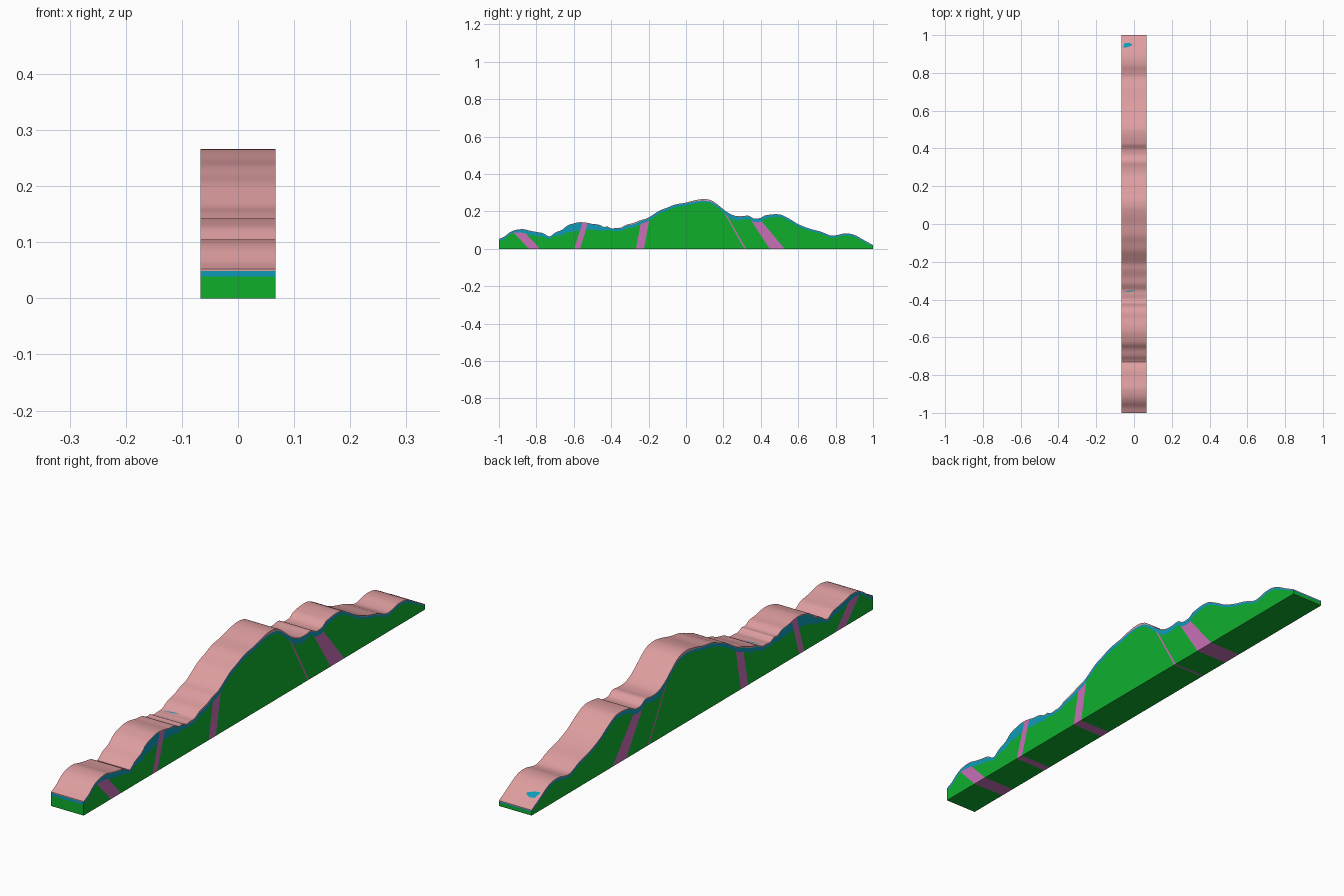
import bpy, bmesh, math
from mathutils import Vector

if "Cube" in bpy.data.objects:
    bpy.data.objects.remove(bpy.data.objects["Cube"])

HALF_W = 0.067

# Ground line as (y, height)
GROUND = [(-1, .052), (-.97, .066), (-.945, .086), (-.915, .100), (-.87, .105), (-.84, .098),
          (-.80, .090), (-.765, .084), (-.73, .066), (-.70, .086), (-.66, .103), (-.635, .124),
          (-.60, .136), (-.57, .142), (-.535, .140), (-.50, .133), (-.465, .129), (-.44, .117),
          (-.42, .119), (-.40, .109), (-.375, .111), (-.35, .112), (-.32, .128), (-.28, .138),
          (-.24, .154), (-.21, .162), (-.18, .180), (-.14, .205), (-.10, .220), (-.06, .236),
          (0, .247), (.05, .260), (.095, .266), (.14, .257), (.18, .228), (.22, .196),
          (.26, .177), (.30, .174), (.335, .177), (.36, .163), (.40, .165), (.42, .178),
          (.50, .184), (.55, .162), (.60, .132), (.66, .108), (.72, .092), (.775, .071),
          (.81, .074), (.84, .081), (.88, .080), (.91, .070), (.95, .047), (1, .020)]
# Soil thickness as (y, depth)
SOIL = [(-1, .010), (-.92, .010), (-.86, .018), (-.78, .018), (-.72, .010), (-.66, .026),
        (-.60, .040), (-.52, .032), (-.46, .026), (-.42, .014), (-.38, .011), (-.30, .016), (-.2, .014),
        (-.1, .012), (0, .012), (.1, .008), (.18, .012), (.26, .020), (.33, .015), (.4, .017),
        (.5, .011), (.7, .008), (.9, .008), (1, .004)]
# Dykes: bottom left/right y, top left/right y, top z, cuts through the soil
DYKES = [(-.84, -.78, -.93, -.87, .095, False), (-.597, -.567, -.555, -.525, .135, True),
         (-.268, -.225, -.237, -.195, .16, False), (.312, .321, .212, .219, .178, False),
         (.447, .527, .345, .398, .155, False)]


def sample(pts, y):
    """Smooth curve through the points."""
    i = 0
    while i < len(pts) - 2 and y > pts[i + 1][0]:
        i += 1
    def slope(k):
        a, b = pts[max(k - 1, 0)], pts[min(k + 1, len(pts) - 1)]
        return (b[1] - a[1]) / (b[0] - a[0])
    (y0, z0), (y1, z1) = pts[i], pts[i + 1]
    h = y1 - y0
    t = (y - y0) / h
    return ((2*t**3 - 3*t*t + 1) * z0 + (t**3 - 2*t*t + t) * h * slope(i)
            + (3*t*t - 2*t**3) * z1 + (t**3 - t*t) * h * slope(i + 1))


def ground(y):
    return sample(GROUND, y)


def soil_top(y):
    return ground(y) - .003 - .006 * math.exp(-((y - .1) / .07)**2) - .003 * math.exp(-((y + .28) / .06)**2)


def rock_top(y):
    return soil_top(y) - sample(SOIL, y)


def base(y):
    return 0.0


def material(name, rgb):
    m = bpy.data.materials.new(name)
    m.diffuse_color = (*rgb, 1)
    m.use_nodes = True
    m.node_tree.nodes["Principled BSDF"].inputs["Base Color"].default_value = m.diffuse_color
    return m


green = material("green bedrock", (.005, .43, .027))
blue = material("blue soil", (.004, .33, .48))
pink = material("pink cover", (.73, .34, .35))
magenta = material("magenta dyke", (.58, .16, .48))


def layer(name, low, high, mats, dykes=()):
    """Strip between two height curves, with dykes cut into its faces."""
    bm = bmesh.new()
    n = 200
    prev = None
    for i in range(n + 1):
        y = -1 + 2 * i / n
        ring = [bm.verts.new(p) for p in ((-HALF_W, y, low(y)), (HALF_W, y, low(y)),
                                          (HALF_W, y, high(y)), (-HALF_W, y, high(y)))]
        if prev:
            for k in range(4):
                j = (k + 1) % 4
                bm.faces.new((prev[k], prev[j], ring[j], ring[k]))
        if i in (0, n):
            bm.faces.new(ring)
        prev = ring
    for b0, b1, t0, t1, z, _ in dykes:
        for b, t in ((b0, t0), (b1, t1)):
            bmesh.ops.bisect_plane(bm, geom=bm.verts[:] + bm.edges[:] + bm.faces[:], dist=1e-6,
                                   plane_co=(0, b, 0), plane_no=Vector((0, z, b - t)).normalized())
    for f in bm.faces:
        c = f.calc_center_median()
        for b0, b1, t0, t1, z, _ in dykes:
            s = c.z / z
            if b0 + (t0 - b0) * s < c.y < b1 + (t1 - b1) * s:
                f.material_index = 1
    bmesh.ops.recalc_face_normals(bm, faces=bm.faces[:])
    return finish(name, bm, mats)


def finish(name, bm, mats):
    me = bpy.data.meshes.new(name)
    bm.to_mesh(me)
    bm.free()
    for m in mats:
        me.materials.append(m)
    ob = bpy.data.objects.new(name, me)
    bpy.context.collection.objects.link(ob)
    bpy.ops.object.select_all(action='DESELECT')
    ob.select_set(True)
    bpy.context.view_layer.objects.active = ob
    bpy.ops.object.shade_smooth_by_angle(angle=math.radians(30))
    return ob


# Rock, soil and thin surface cover
layer("bedrock", base, rock_top, [green, magenta], DYKES)
layer("soil", rock_top, soil_top, [blue, magenta], [d for d in DYKES if d[5]])
layer("surface_cover", soil_top, ground, [pink])


# Small spots where the soil shows through the cover
def patch(name, outline):
    bm = bmesh.new()
    bm.faces.new([bm.verts.new((x, y, ground(y) + .0015)) for x, y in outline])
    bmesh.ops.triangulate(bm, faces=bm.faces[:])
    finish(name, bm, [blue])


patch("soil_patch_back", [(-.058, .934), (-.035, .936), (-.030, .944), (-.010, .946),
                          (-.012, .953), (-.030, .960), (-.050, .957)])
patch("soil_patch_front", [(-.055, -.362), (-.01, -.357), (.008, -.350), (-.03, -.354)])
